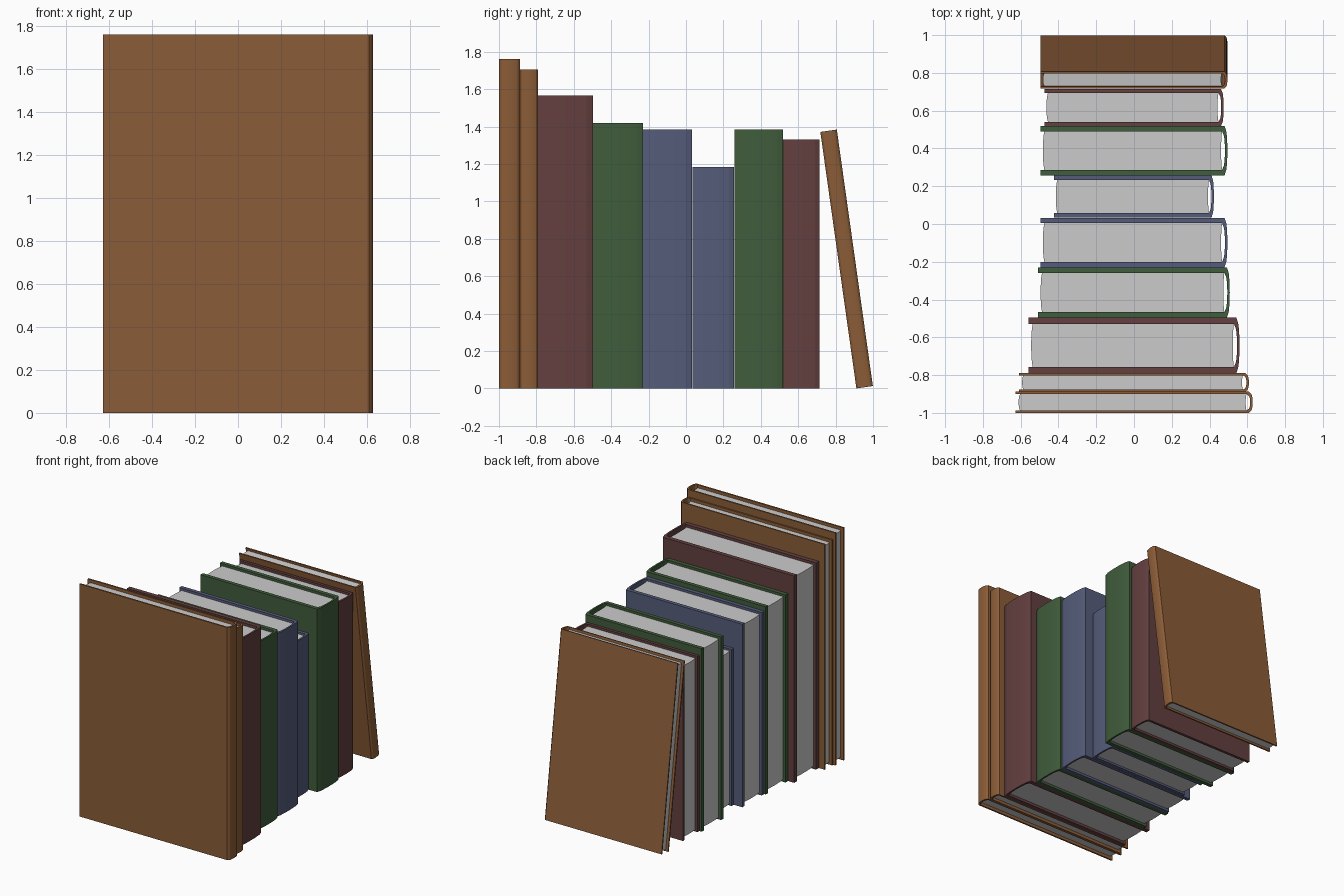
import bpy, bmesh, math

if "Cube" in bpy.data.objects:
    bpy.data.objects.remove(bpy.data.objects["Cube"])


def material(name, rgb):
    m = bpy.data.materials.new(name)
    m.diffuse_color = (*rgb, 1)
    m.use_nodes = True
    m.node_tree.nodes["Principled BSDF"].inputs["Base Color"].default_value = m.diffuse_color
    return m


BROWN = material("brown_cover", (0.258, 0.107, 0.038))
MAROON = material("maroon_cover", (0.127, 0.050, 0.050))
GREEN = material("green_cover", (0.051, 0.109, 0.045))
BLUE = material("blue_cover", (0.091, 0.107, 0.195))


def extrude(name, profile, z0, z1, mat=None):
    # closed upright prism: bottom cap, top cap and side walls
    bm = bmesh.new()
    low = [bm.verts.new((x, y, z0)) for x, y in profile]
    high = [bm.verts.new((x, y, z1)) for x, y in profile]
    bm.faces.new(low[::-1])
    bm.faces.new(high)
    n = len(profile)
    for i in range(n):
        j = (i + 1) % n
        bm.faces.new((low[i], low[j], high[j], high[i]))
    bmesh.ops.recalc_face_normals(bm, faces=bm.faces)
    mesh = bpy.data.meshes.new(name)
    bm.to_mesh(mesh)
    bm.free()
    ob = bpy.data.objects.new(name, mesh)
    bpy.context.collection.objects.link(ob)
    if mat:
        mesh.materials.append(mat)
    return ob


def curve(x, bulge, y0, y1, power=0.6, n=8):
    # rounded edge running from y0 to y1, bowed along x
    return [(x + bulge * max(0, math.sin(math.pi * i / n)) ** power,
             y0 + (y1 - y0) * i / n) for i in range(n + 1)]


def book(i, y, t, h, mat, lean=0):
    w = 0.714 * h / 2
    c = 0.11 * t
    bulge = 0.015 * h / 1.4
    hinge = w - bulge
    # wrap-around cover: outer outline, then inner outline back
    outer = [(-w, 0)] + curve(hinge, bulge, 0, t, 0.4) + [(-w, t)]
    inner = [(-w, t - c)] + curve(hinge - 0.013, bulge, t - c, c, 0.4) + [(-w, c)]
    cover = extrude(f"book_{i}_cover", outer + inner, 0, h, mat)
    # page block, set in from the covers and hollow towards the spine
    edge = 0.02 * h / 1.4
    pages = (curve(hinge - 0.0135, -0.005, c, t - c)
             + curve(-w + edge, -0.008, t - c, c))
    block = extrude(f"book_{i}_pages", pages, 0.013 * h, h * 0.987)
    for ob in (cover, block):
        ob.location.y = y
        ob.rotation_euler.x = lean


# start, thickness, height, colour, lean
books = [
    (-1.0, 0.112, 1.76, BROWN),
    (-0.888, 0.098, 1.705, BROWN),
    (-0.79, 0.294, 1.565, MAROON),
    (-0.496, 0.267, 1.42, GREEN),
    (-0.229, 0.262, 1.385, BLUE),
    (0.034, 0.223, 1.185, BLUE),
    (0.258, 0.261, 1.385, GREEN),
    (0.519, 0.196, 1.33, MAROON),
    (0.911, 0.089, 1.385, BROWN, math.radians(8)),
]
for i, b in enumerate(books, 1):
    book(i, *b)
